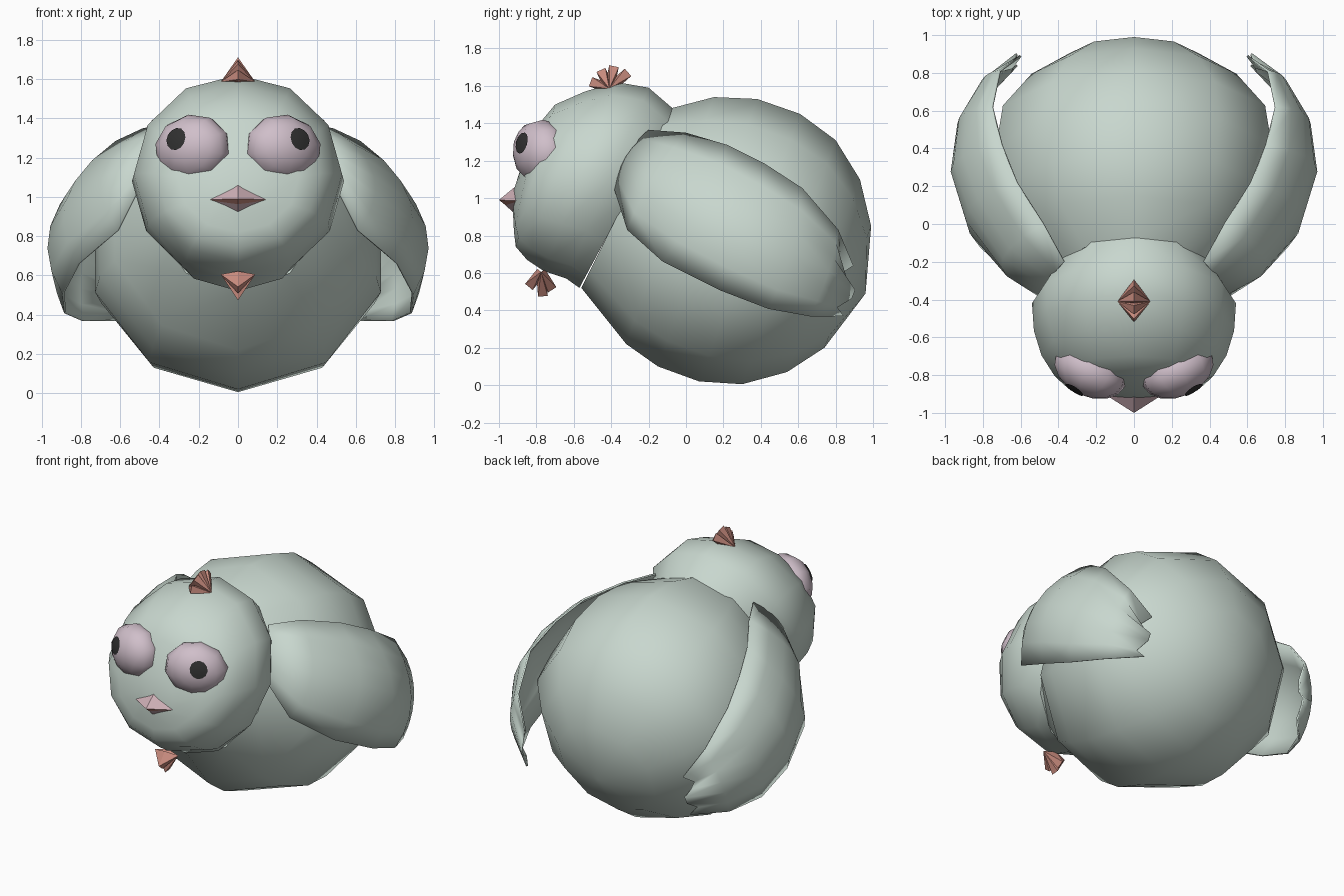
import bpy, bmesh, math
from mathutils import Vector, Matrix

if "Cube" in bpy.data.objects:
    bpy.data.objects.remove(bpy.data.objects["Cube"])


def material(name, rgb):
    m = bpy.data.materials.new(name)
    m.diffuse_color = (*rgb, 1)
    m.use_nodes = True
    m.node_tree.nodes["Principled BSDF"].inputs["Base Color"].default_value = m.diffuse_color
    return m


SAGE = material("sage_plumage", (0.58, 0.68, 0.62))
EYE = material("pale_pink_eye", (0.63, 0.52, 0.59))
LIP = material("lip_pink", (0.62, 0.43, 0.47))
SALMON = material("salmon", (0.58, 0.26, 0.21))
BLACK = material("pupil_black", (0.03, 0.03, 0.03))


def make(name, verts, faces, mats, smooth=True, fix=True):
    me = bpy.data.meshes.new(name)
    me.from_pydata([tuple(v) for v in verts], [], faces)
    for m in mats:
        me.materials.append(m)
    if fix:
        bm = bmesh.new()
        bm.from_mesh(me)
        bmesh.ops.recalc_face_normals(bm, faces=bm.faces)
        bm.to_mesh(me)
        bm.free()
    for p in me.polygons:
        p.use_smooth = smooth
    ob = bpy.data.objects.new(name, me)
    bpy.context.collection.objects.link(ob)
    return ob


def loft(name, rings, pole, n):
    """Tilted elliptical rings (top y, top z, bottom y, bottom z, half width) closed by a pole."""
    verts, faces = [], []
    for ty, tz, by, bz, w in rings:
        for i in range(n):
            a = 2 * math.pi * i / n
            c = math.cos(a)
            verts.append((w * math.sin(a), (ty + by) / 2 + c * (ty - by) / 2,
                          (tz + bz) / 2 + c * (tz - bz) / 2))
    for r in range(len(rings) - 1):
        for i in range(n):
            j = (i + 1) % n
            faces.append((r * n + i, r * n + j, (r + 1) * n + j, (r + 1) * n + i))
    last = (len(rings) - 1) * n
    verts.append((0, *pole))
    faces += [(last + i, last + (i + 1) % n, len(verts) - 1) for i in range(n)]
    faces.append(tuple(range(n)))
    ob = make(name, verts, faces, [SAGE])
    ob.data.polygons[len(faces) - 1].use_smooth = False
    return ob


# Egg-shaped body, from neck to tail
loft("body", [
    (-0.08, 1.48, -0.56, 0.52, 0.45), (0.15, 1.54, -0.32, 0.22, 0.66),
    (0.38, 1.53, -0.15, 0.10, 0.74), (0.61, 1.45, 0.07, 0.02, 0.765),
    (0.80, 1.31, 0.30, 0.005, 0.73), (0.93, 1.10, 0.54, 0.07, 0.57),
    (0.99, 0.85, 0.74, 0.20, 0.36)], (0.96, 0.49), 10)

# Flattened head, from neck to face
loft("head", [
    (-0.06, 1.47, -0.57, 0.52, 0.45), (-0.20, 1.59, -0.64, 0.57, 0.54),
    (-0.37, 1.62, -0.76, 0.61, 0.53), (-0.54, 1.57, -0.85, 0.67, 0.49),
    (-0.70, 1.50, -0.91, 0.74, 0.42), (-0.80, 1.38, -0.92, 0.82, 0.31),
    (-0.88, 1.17, -0.925, 0.92, 0.14)], (-0.925, 1.03), 12)

# Wings: stations of upper edge, outer bulge and lower edge, swept to a ragged tip
STATIONS = [
    ((.37, -.20, 1.36), (.47, -.32, 1.22), (.50, -.38, 1.05)),
    ((.48, 0.0, 1.345), (.69, -.18, 1.10), (.61, -.31, .83)),
    ((.62, .22, 1.28), (.87, .08, .98), (.81, -.12, .66)),
    ((.70, .42, 1.18), (.95, .32, .85), (.89, .18, .51)),
    ((.75, .62, 1.05), (.92, .56, .72), (.88, .44, .41)),
    ((.71, .81, .83), (.80, .76, .61), (.79, .66, .37)),
    ((.60, .89, .64), (.64, .86, .51), (.62, .84, .37))]
ACROSS = 6
JAG = [0, -.05, -.01, .04, .03, -.04, 0]


def wing(name, side):
    verts, faces = [], []
    for s, (u, m, l) in enumerate(STATIONS):
        u, m, l = Vector(u), Vector(m), Vector(l)
        for k in range(ACROSS + 1):
            t = k / ACROSS
            p = u * (1 - t) * (1 - 2 * t) + m * 4 * t * (1 - t) + l * t * (2 * t - 1)
            if s == len(STATIONS) - 1:
                p.y += JAG[k]
                p.x -= JAG[k] * 0.5
            verts.append((p.x * side, p.y, p.z))
    w = ACROSS + 1
    for s in range(len(STATIONS) - 1):
        for k in range(ACROSS):
            f = (s * w + k, s * w + k + 1, (s + 1) * w + k + 1, (s + 1) * w + k)
            faces.append(f if side > 0 else f[::-1])
    ob = make(name, verts, faces, [SAGE], fix=False)
    mod = ob.modifiers.new("thickness", 'SOLIDIFY')
    mod.thickness = 0.012
    mod.offset = 0


# Bulging eyes with a thin curved pupil
def eye(label, side):
    place = (Matrix.Translation((0.23 * side, -0.775, 1.245))
             @ Matrix.Rotation(math.radians(25) * side, 4, 'Z')
             @ Matrix.Rotation(math.radians(8) * side, 4, 'Y')
             @ Matrix.Diagonal((0.205, 0.14, 0.175, 1)))
    bm = bmesh.new()
    bmesh.ops.create_uvsphere(bm, u_segments=10, v_segments=8, radius=1,
                              matrix=place @ Matrix.Rotation(math.pi / 2, 4, 'X'))
    me = bpy.data.meshes.new(label + "_eye")
    bm.to_mesh(me)
    bm.free()
    me.materials.append(EYE)
    for p in me.polygons:
        p.use_smooth = True
    bpy.context.collection.objects.link(bpy.data.objects.new(label + "_eye", me))

    look = Vector((0.13 * side, -0.93, 0.31)).normalized()
    across = look.cross(Vector((0, 0, 1))).normalized()
    up = across.cross(look)
    n, verts, faces = 12, [place @ (look * 1.03)], []
    for r in (0.17, 0.33):
        for i in range(n):
            a = 2 * math.pi * i / n
            d = look + (across * math.cos(a) * 0.85 + up * math.sin(a) * 1.05) * r
            verts.append(place @ (d.normalized() * 1.03))
    for i in range(n):
        j = (i + 1) % n
        faces += [(0, 1 + i, 1 + j), (1 + i, 1 + n + i, 1 + n + j, 1 + j)]
    ob = make(label + "_pupil", verts, faces, [BLACK], fix=False)
    if (place.to_3x3() @ look).dot(ob.data.polygons[0].normal) < 0:
        ob.data.flip_normals()


for label, side in (("right", 1), ("left", -1)):
    wing(label + "_wing", side)
    eye(label, side)

# Pointed lips with a darker mouth line between
lips = make("lips", [
    (-.165, -.895, .985), (.165, -.895, .985), (0, -1.0, .99), (0, -.915, 1.06),
    (0, -.965, .962), (0, -.91, .91), (0, -.85, .985)],
    [(0, 2, 3), (2, 1, 3), (0, 4, 2), (4, 1, 2), (0, 5, 4), (5, 1, 4),
     (0, 3, 6), (3, 1, 6), (0, 6, 5), (6, 1, 5)], [LIP, SALMON], smooth=False)
for i in (2, 3):
    lips.data.polygons[i].material_index = 1


# Fans of wedge feathers for the crest and the chin tuft
def tuft(name, y, z, tips):
    verts, faces = [], []
    for ty, tz in tips:
        d = Vector((ty - y, tz - z)).normalized() * 0.026
        b = len(verts)
        verts += [(-.088, y, z), (.088, y, z),
                  (0, ty - d.y, tz + d.x), (0, ty + d.y, tz - d.x),
                  (0, y - d.y, z + d.x), (0, y + d.y, z - d.x)]
        faces += [(b, b + 2, b + 3), (b + 1, b + 3, b + 2),
                  (b, b + 4, b + 2), (b + 1, b + 2, b + 4),
                  (b, b + 3, b + 5), (b + 1, b + 5, b + 3),
                  (b, b + 5, b + 4), (b + 1, b + 4, b + 5)]
    make(name, verts, faces, [SALMON], smooth=False)


tuft("crest", -0.41, 1.585, [(-.51, 1.622), (-.455, 1.685), (-.385, 1.705), (-.31, 1.672)])
tuft("chin_tuft", -0.775, 0.605, [(-.84, .525), (-.765, .475), (-.715, .51)])
